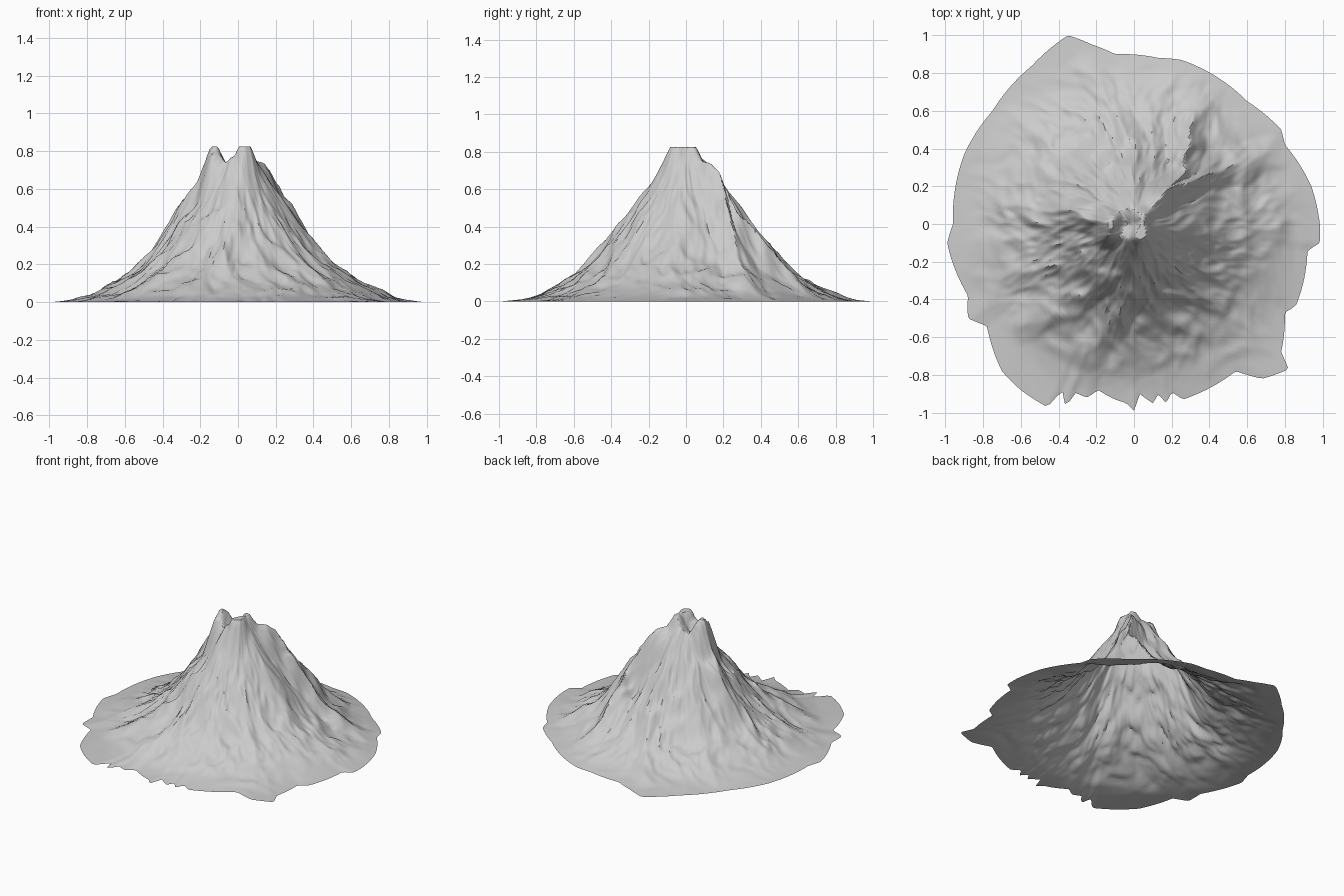
import bpy
import bmesh
import math
from mathutils import Vector, noise

cube = bpy.data.objects.get("Cube")
if cube:
    bpy.data.objects.remove(cube, do_unlink=True)

SEGMENTS, RINGS = 360, 64

# Ragged outline of the foot, seen from above
OUTLINE = [(-.35, 1), (-.22, .95), (-.1, .9), (.13, .88), (.25, .87), (.6, .65),
           (.78, .5), (.8, .42), (.94, .2), (.985, 0), (.985, -.1), (.92, -.14),
           (.9, -.3), (.86, -.43), (.8, -.47), (.78, -.68), (.82, -.77),
           (.68, -.82), (.54, -.78), (.4, -.87), (.26, -.93), (.2, -.89),
           (.17, -.95), (.13, -.9), (.1, -.95), (.03, -.9), (0, -.99),
           (-.04, -.95), (-.1, -.93), (-.19, -.88), (-.25, -.92), (-.32, -.89),
           (-.36, -.98), (-.38, -.88), (-.46, -.97), (-.6, -.88), (-.7, -.78),
           (-.78, -.54), (-.88, -.5), (-.88, -.38), (-.97, -.18), (-.99, -.1),
           (-.96, 0), (-.9, .37), (-.75, .6), (-.54, .84)]

# Spurs: paths of (x, y, added height), then half width
SPURS = [
    ([(.05, .05, .02), (.2, .19, .19), (.45, .28, .08), (.74, .38, .03)], .1),  # north-east
    ([(.2, .2, .17), (.27, .3, .17), (.32, .62, .05)], .1),                     # north
    ([(-.13, 0, .06), (-.3, .06, .11), (-.5, .08, .03), (-.75, .1, .01)], .1),  # west
    ([(.03, -.08, .06), (-.03, -.4, .05), (-.25, -.7, .04)], .1),               # south
    ([(-.08, -.28, .03), (-.6, -.55, .03)], .08),                               # south-west
    ([(-.1, .15, .03), (-.65, .57, .02)], .08),                                 # north-west
    ([(0, .15, .05), (0, .42, .05), (-.25, .83, .03)], .08),                    # far north
    ([(.1, 0, .02), (.5, -.1, .04), (.75, 0, .02)], .09),                       # east
]

# Summit knobs around the central notch: x, y, added height, half width
KNOBS = [(.05, .04, .06, .06), (.05, -.06, .06, .07), (-.14, -.06, .13, .08),
         (-.14, .03, .1, .08), (-.03, 0, -.1, .08)]

polar = sorted((math.atan2(y, x), math.hypot(x, y)) for x, y in OUTLINE)
polar = ([(polar[-1][0] - math.tau, polar[-1][1])] + polar
         + [(polar[0][0] + math.tau, polar[0][1])])


def rim_radius(angle):
    for (a, ra), (b, rb) in zip(polar, polar[1:]):
        if a <= angle <= b:
            return ra + (rb - ra) * (angle - a) / (b - a)
    return 1


def spur_height(x, y, path, width):
    best = 0
    p = Vector((x, y))
    for (ax, ay, ah), (bx, by, bh) in zip(path, path[1:]):
        a, d = Vector((ax, ay)), Vector((bx - ax, by - ay))
        f = min(1, max(0, (p - a).dot(d) / d.length_squared))
        near = max(0, 1 - (p - a - d * f).length / width)
        best = max(best, (ah + (bh - ah) * f) * near)
    return best


def gullies(x, y, r):
    # Sharp-crested noise stretched down the slope, coarser towards the summit
    angle = math.atan2(y, x) + .25 * noise.noise(Vector((x * 3, y * 3, 5)))
    spread = .35 + 1.2 * r
    total = 0
    for freq, amp in ((2.2, .5), (5, .35), (11, .2)):
        k = freq * spread
        n = noise.noise(Vector((math.cos(angle) * k, math.sin(angle) * k, r * 3)))
        total += amp * (.5 - 2 * abs(n))
    return total


def height(x, y, t):
    r = math.hypot(x, y)
    reach = r * (1 - .13 * gullies(x, y, r))
    z = .82 * math.exp(-(reach / .405) ** 1.5)
    # Break the spur crests up sideways
    wx = x + .03 * noise.noise(Vector((x * 9, y * 9, 1)))
    wy = y + .03 * noise.noise(Vector((x * 9, y * 9, 7)))
    z += max(spur_height(wx, wy, path, width) for path, width in SPURS)
    for kx, ky, kh, kw in KNOBS:
        z += kh * max(0, 1 - math.hypot(x - kx, y - ky) / kw)
    return min(.825, max(0, z * (1 - t ** 6)))


# Open mountain shell as concentric rings
bm = bmesh.new()
peak = bm.verts.new((0, 0, height(0, 0, 0)))
rings = []
for i in range(1, RINGS + 1):
    t = (i / RINGS) ** 1.2
    ring = []
    for j in range(SEGMENTS):
        angle = -math.pi + math.tau * j / SEGMENTS
        r = t * (.93 + (rim_radius(angle) - .93) * t ** 3)
        x, y = r * math.cos(angle), r * math.sin(angle)
        ring.append(bm.verts.new((x, y, height(x, y, t))))
    rings.append(ring)
for j in range(SEGMENTS):
    k = (j + 1) % SEGMENTS
    bm.faces.new((peak, rings[0][j], rings[0][k]))
    for inner, outer in zip(rings, rings[1:]):
        bm.faces.new((inner[j], outer[j], outer[k], inner[k]))

mesh = bpy.data.meshes.new("mountain")
bm.to_mesh(mesh)
bm.free()
mountain = bpy.data.objects.new("mountain", mesh)
bpy.context.collection.objects.link(mountain)

# Plain grey rock
rock = bpy.data.materials.new("grey rock")
rock.use_nodes = True
grey = (.6, .6, .6, 1)
rock.diffuse_color = grey
rock.node_tree.nodes["Principled BSDF"].inputs["Base Color"].default_value = grey
mesh.materials.append(rock)

bpy.ops.object.select_all(action="DESELECT")
mountain.select_set(True)
bpy.context.view_layer.objects.active = mountain
bpy.ops.object.shade_smooth_by_angle(angle=math.radians(40))
